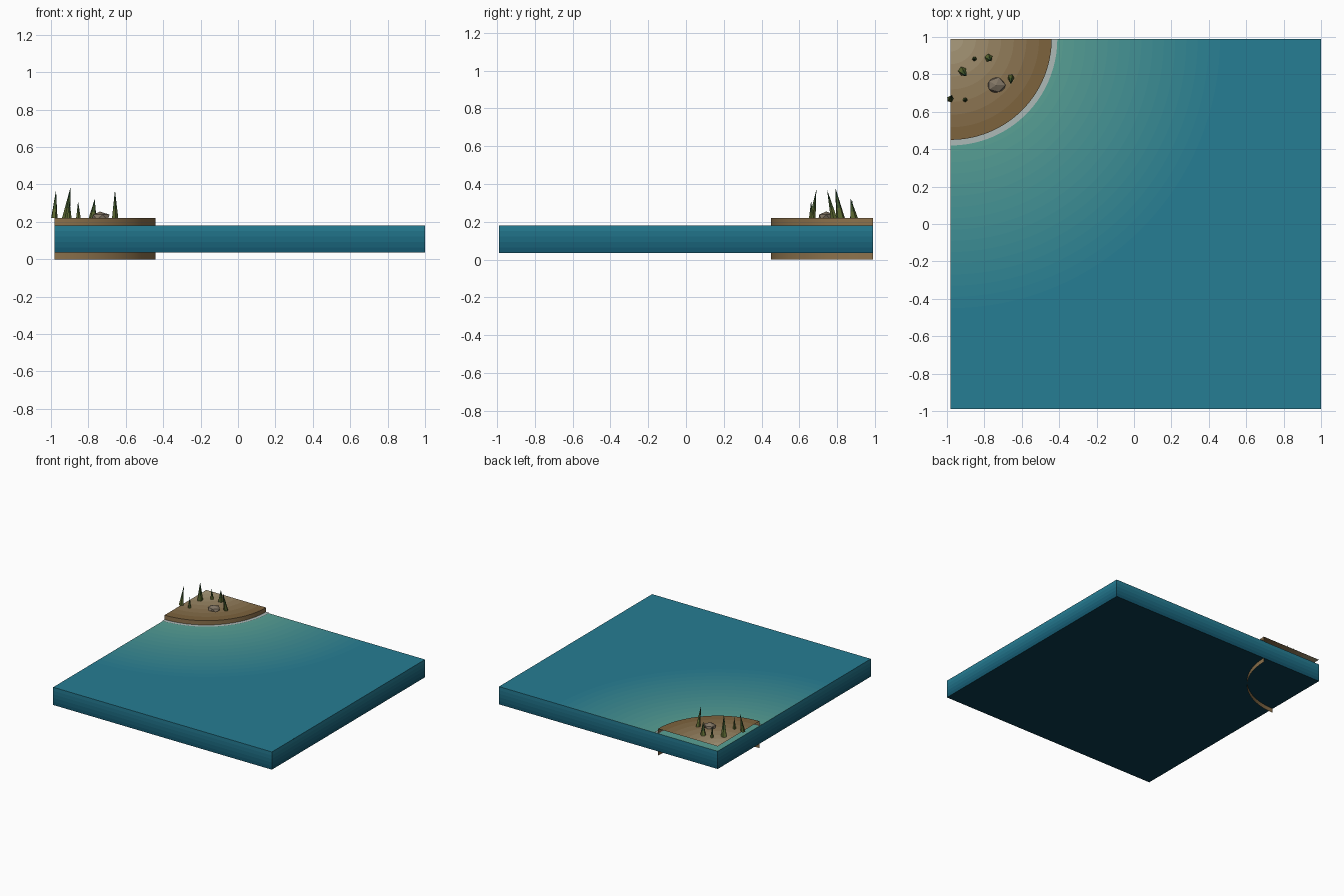
import bpy, bmesh, math, random
from mathutils import Vector

if "Cube" in bpy.data.objects:
    bpy.data.objects.remove(bpy.data.objects["Cube"])

random.seed(4)
CX, CY, SIDE = -0.98, 0.99, 1.98      # shore corner and slab size
SEG = 32


def mat(name, rgb):
    m = bpy.data.materials.new(name)
    m.diffuse_color = [(c / 255) ** 2.2 for c in rgb] + [1]
    m.use_nodes = True
    m.node_tree.nodes["Principled BSDF"].inputs["Base Color"].default_value = m.diffuse_color
    return m


def ramp(name, a, b, n):
    """n materials blending from colour a to colour b"""
    return [mat(f"{name}_{i}", [p + (q - p) * i / max(n - 1, 1) for p, q in zip(a, b)])
            for i in range(n)]


def finish(name, bm, mats, smooth=False):
    bmesh.ops.remove_doubles(bm, verts=bm.verts, dist=1e-5)
    me = bpy.data.meshes.new(name)
    bm.to_mesh(me)
    bm.free()
    for m in mats:
        me.materials.append(m)
    ob = bpy.data.objects.new(name, me)
    bpy.context.collection.objects.link(ob)
    if smooth:
        bpy.context.view_layer.objects.active = ob
        ob.select_set(True)
        bpy.ops.object.shade_smooth_by_angle(angle=math.radians(30))
        ob.select_set(False)
    return ob


def quarter_rings(name, rings, mats, smooth=False):
    """Sweep (radius, z, material) rings a quarter turn about the shore corner, clipped to the slab"""
    bm = bmesh.new()
    rows = []
    for r, z, _ in rings:
        row = []
        for i in range(SEG + 1):
            a = math.pi / 2 * i / SEG
            c, s = math.cos(a), math.sin(a)
            d = min(r, SIDE / max(c, s))
            row.append(bm.verts.new((CX + d * c, CY - d * s, z)))
            if r == 0:
                row = row * (SEG + 1)
                break
        rows.append(row)
    for j in range(len(rows) - 1):
        for i in range(SEG):
            quad = [rows[j][i], rows[j][i + 1], rows[j + 1][i + 1], rows[j + 1][i]]
            f = bm.faces.new(list(dict.fromkeys(quad))[::-1])
            f.material_index = rings[j + 1][2]
    bm.normal_update()
    return finish(name, bm, mats, smooth)


# Water surface: pale at the shore, deeper outwards
N = 16
shades = ramp("water", (90, 160, 148), (42, 124, 146), N)
rings = [(0, 0.18, 0)] + [(0.6 + 0.9 * i / (N - 1), 0.18, i) for i in range(N - 1)]
quarter_rings("water_surface", rings + [(4, 0.18, N - 1)], shades)

# Water block: four sides darkening downwards, and a dark base
bm = bmesh.new()
M = 5
levels = [0.18 - 0.145 * i / M for i in range(M + 1)]
corners = [(CX, CY - SIDE), (CX + SIDE, CY - SIDE), (CX + SIDE, CY), (CX, CY)]
loops = [[bm.verts.new((x, y, z)) for x, y in corners] for z in levels]
for j in range(M):
    for i in range(4):
        k = (i + 1) % 4
        f = bm.faces.new([loops[j + 1][i], loops[j + 1][k], loops[j][k], loops[j][i]])
        f.material_index = j
bm.faces.new(loops[-1][::-1]).material_index = M
finish("water_block", bm, ramp("water_side", (42, 124, 146), (26, 88, 110), M)
       + [mat("water_base", (18, 62, 78))])

# Foam line along the shore
quarter_rings("foam", [(0.53, 0.185, 0), (0.57, 0.185, 0)], [mat("foam", (172, 184, 182))])

# Land: flat quarter disc with a curved bank, open along the slab edges
K = 8
earth = ramp("earth", (170, 155, 125), (124, 99, 64), K)
quarter_rings("land", [(0, 0.22, 0)] + [(0.54 * (i + 1) / K, 0.22, i) for i in range(K)]
              + [(0.54, 0, K)], earth + [mat("bank", (140, 114, 78))], True)

# Grass spikes: base x, y, tip x, y, z, base radius
leaf = ramp("leaf", (92, 104, 52), (42, 72, 46), 3)
spikes = [(-0.983, 0.668, -0.973, 0.69, 0.37, 0.018),
          (-0.917, 0.818, -0.896, 0.79, 0.383, 0.024),
          (-0.903, 0.664, -0.90, 0.662, 0.31, 0.013),
          (-0.853, 0.883, -0.855, 0.88, 0.31, 0.013),
          (-0.777, 0.888, -0.766, 0.872, 0.322, 0.022),
          (-0.658, 0.783, -0.658, 0.747, 0.37, 0.018)]
for n, (x, y, tx, ty, tz, r) in enumerate(spikes):
    bm = bmesh.new()
    base, tip = Vector((x, y, 0.22)), Vector((tx, ty, tz))
    turn = random.uniform(0, 6)
    rows = [[bm.verts.new(base.lerp(tip, t) + Vector((math.cos(turn + k * math.tau / 5),
             math.sin(turn + k * math.tau / 5), 0)) * r * (1 - t)) for k in range(5)]
            for t in (0, 0.33, 0.67)]
    top = bm.verts.new(tip)
    for k in range(5):
        q = (k + 1) % 5
        for j in range(2):
            bm.faces.new([rows[j][k], rows[j][q], rows[j + 1][q], rows[j + 1][k]]).material_index = j
        bm.faces.new([rows[2][k], rows[2][q], top]).material_index = 2
    bm.faces.new(rows[0][::-1])
    finish(f"grass_spike_{n + 1}", bm, leaf)

# Low faceted rock
bm = bmesh.new()
bmesh.ops.create_icosphere(bm, subdivisions=1, radius=1)
for v in bm.verts:
    k = random.uniform(0.9, 1.1)
    v.co = Vector((-0.738 + v.co.x * 0.054 * k, 0.742 + v.co.y * 0.046 * k, 0.225 + v.co.z * 0.03))
finish("rock", bm, [mat("stone", (128, 116, 100))])
